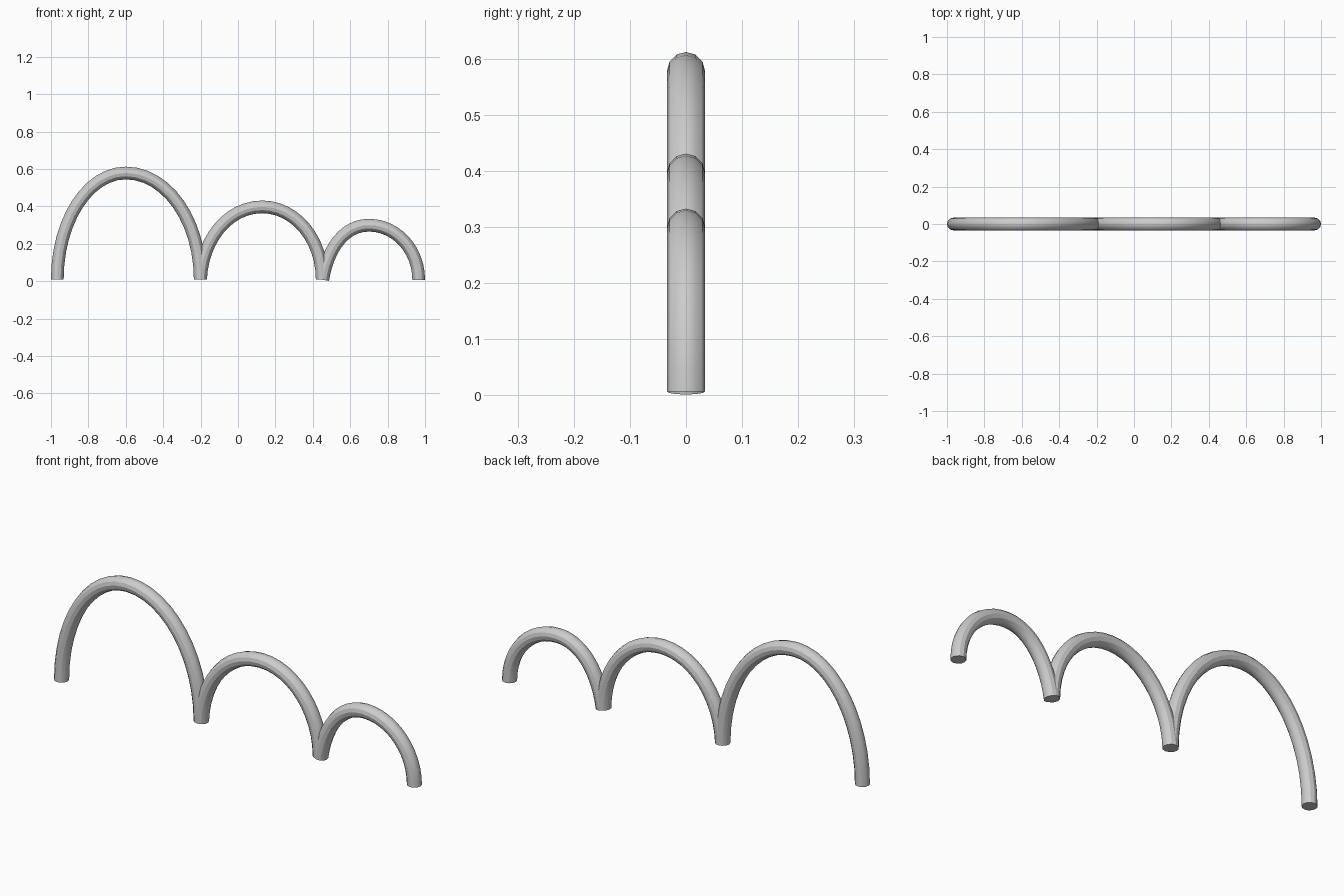
import bpy

if "Cube" in bpy.data.objects:
    bpy.data.objects.remove(bpy.data.objects["Cube"])

R = 0.034   # tube radius
K = 0.5523  # quarter-ellipse handle factor


def arch(name, x0, xp, x1, z0, zp, lean=0.0):
    """Round tube swept along a two-segment arch; lean tilts the left foot."""
    cu = bpy.data.curves.new(name, 'CURVE')
    cu.dimensions = '3D'
    cu.resolution_u = 12
    cu.bevel_depth = R
    cu.bevel_resolution = 4
    cu.use_fill_caps = True
    sp = cu.splines.new('BEZIER')
    sp.bezier_points.add(2)
    h = (zp - z0) * K
    left, right = (xp - x0) * K, (x1 - xp) * K
    data = [
        ((x0, z0), (x0 - lean * h, z0 - h), (x0 + lean * h, z0 + h)),
        ((xp, zp), (xp - left, zp), (xp + right, zp)),
        ((x1, z0), (x1, z0 + h), (x1, z0 - h)),
    ]
    for p, (co, hl, hr) in zip(sp.bezier_points, data):
        p.handle_left_type = p.handle_right_type = 'FREE'
        p.co = (co[0], 0, co[1])
        p.handle_left = (hl[0], 0, hl[1])
        p.handle_right = (hr[0], 0, hr[1])
    ob = bpy.data.objects.new(name, cu)
    bpy.context.collection.objects.link(ob)
    bpy.ops.object.select_all(action='DESELECT')
    ob.select_set(True)
    bpy.context.view_layer.objects.active = ob
    bpy.ops.object.convert(target='MESH')
    bpy.ops.object.shade_smooth_by_angle()
    bpy.context.object.name = name


# Three descending hoops, feet overlapping
arch("large_arch", -0.966, -0.60, -0.202, 0.010, 0.578)
arch("middle_arch", -0.20, 0.13, 0.450, 0.010, 0.397, 0.04)
arch("small_arch", 0.453, 0.70, 0.966, 0.007, 0.299, 0.16)
